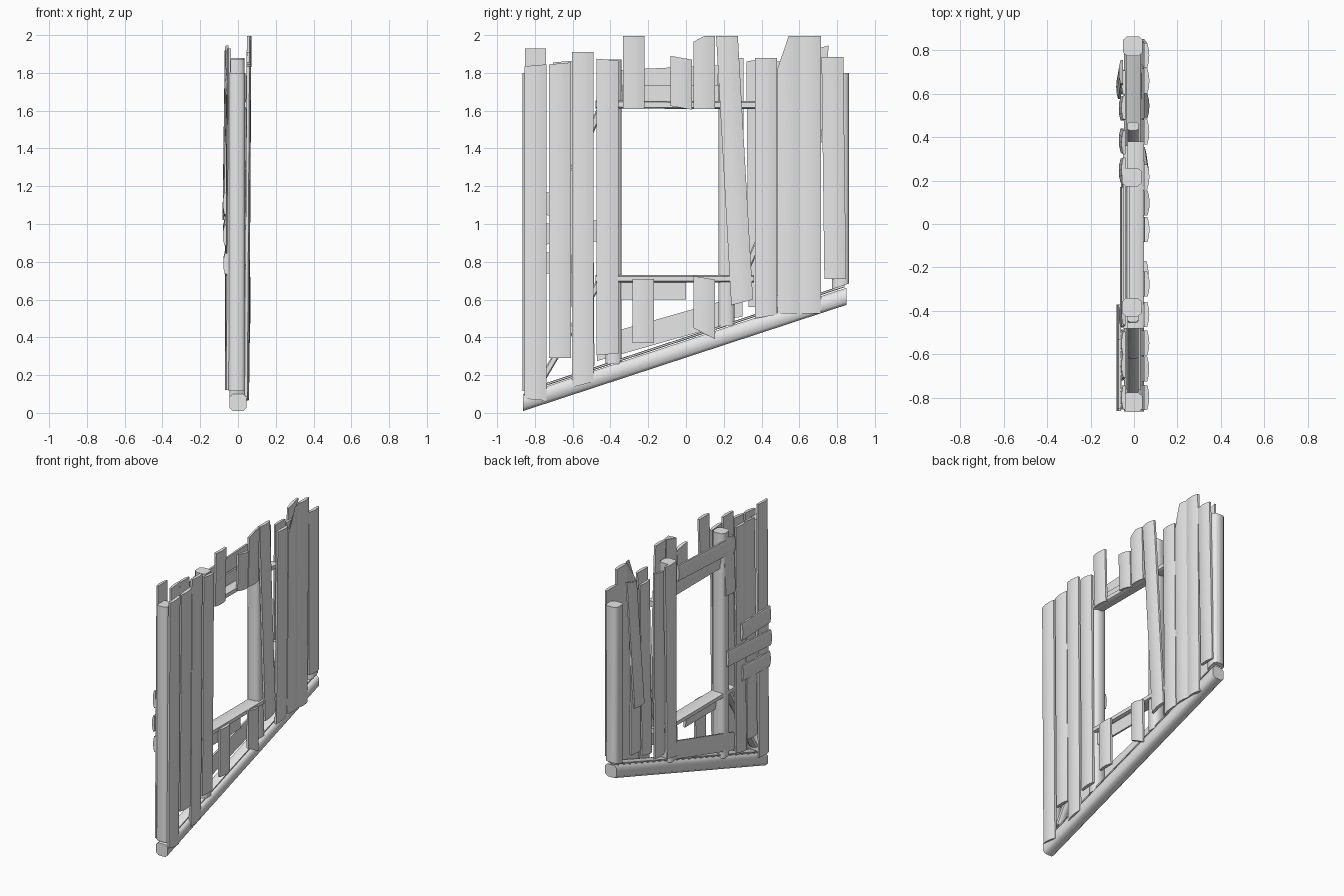
import bpy
import bmesh

cube = bpy.data.objects.get("Cube")
if cube:
    bpy.data.objects.remove(cube, do_unlink=True)

wood = bpy.data.materials.new("pale_grey_wood")
wood.use_nodes = True
GREY = (0.8, 0.8, 0.8, 1)
wood.diffuse_color = GREY
wood.node_tree.nodes["Principled BSDF"].inputs["Base Color"].default_value = GREY

# Cross-sections: u runs over the width, v over the depth
PLANK = [(-.5, 0), (-.5, .6), (-.25, .9), (0, 1), (.25, .9), (.5, .6), (.5, 0)]
BEAM = [(-.5, .2), (-.5, .8), (-.32, 1), (.32, 1), (.5, .8), (.5, .2), (.32, 0), (-.32, 0)]


def member(name, a, b, width, xa, xb, depth, section=PLANK, across="y", cut=(0, 0), chip=0):
    """Sweep a section from a to b (y, z); xa and xb are the inner x at each end.
    cut skews the two ends, chip lowers the -y corner of the far end."""
    bm = bmesh.new()
    rings = []
    for (y, z), x, skew, drop in ((a, xa, cut[0], 0), (b, xb, cut[1], chip)):
        ring = []
        for u, v in section:
            along = skew * u - drop * max(0, -u) * 2
            if across == "y":
                co = (x + v * depth, y + u * width, z + along)
            else:
                co = (x + v * depth, y + along, z + u * width)
            ring.append(bm.verts.new(co))
        rings.append(ring)
    n = len(section)
    for i in range(n):
        j = (i + 1) % n
        bm.faces.new((rings[0][i], rings[0][j], rings[1][j], rings[1][i]))
    for ring in rings:
        bm.faces.new(ring)
    bmesh.ops.recalc_face_normals(bm, faces=bm.faces)
    mesh = bpy.data.meshes.new(name)
    bm.to_mesh(mesh)
    bm.free()
    mesh.materials.append(wood)
    obj = bpy.data.objects.new(name, mesh)
    bpy.context.collection.objects.link(obj)
    bpy.ops.object.select_all(action="DESELECT")
    obj.select_set(True)
    bpy.context.view_layer.objects.active = obj
    bpy.ops.object.shade_smooth_by_angle(angle=0.9)


def beam(name, a, b, width, x0, x1, across="y", cut=(0, 0)):
    member(name, a, b, width, x0, x0, x1 - x0, BEAM, across, cut)


# Frame: sloping base beam, posts, window rails
beam("base_beam", (-.862, .055), (.85, .617), .09, -.045, .045, "z")
beam("base_strip", (-.76, .145), (.84, .672), .014, -.035, .03, "z")
beam("front_post", (-.82, .115), (-.82, 1.8), .09, -.05, .038)
beam("back_post", (.818, .67), (.818, 1.8), .09, -.05, .04, cut=(.03, 0))
beam("window_front_post", (-.383, .26), (-.383, 1.87), .085, -.055, .035)
beam("window_back_post", (.215, .46), (.215, 1.88), .085, -.055, .035)
beam("window_top_rail", (-.48, 1.632), (.38, 1.63), .042, -.03, .045, "z")
beam("window_sill", (-.48, .71), (.36, .71), .04, -.05, .045, "z")

# Upright planks on the +x side: bottom y, z, top y, z, bottom skew, top skew, chip
left_planks = [
    (-.797, .07, -.797, 1.84, -.01, .01, 0),
    (-.667, .29, -.667, 1.85, 0, .01, 0),
    (-.547, .15, -.547, 1.91, .03, 0, 0),
    (-.415, .31, -.415, 1.87, .01, -.01, 0),
    (.297, .585, .217, 1.995, .03, 0, 0),
    (.423, .51, .423, 1.88, .02, 0, 0),
    (.543, .525, .543, 1.995, 0, 0, .17),
    (.658, .525, .658, 1.995, 0, 0, 0),
    (.79, .71, .775, 1.885, 0, 0, 0),
]
for i, (y0, z0, y1, z1, s0, s1, chip) in enumerate(left_planks):
    member(f"left_plank_{i + 1}", (y0, z0), (y1, z1), .115,
           .035, .035 + .006 * z1, .024, cut=(s0, s1), chip=chip)

# Short planks above and below the window
short_planks = [
    (-.277, 1.61, 1.995, 0, 0, 0), (-.025, 1.615, 1.88, -.02, -.02, 0),
    (.097, 1.61, 1.995, 0, 0, .03),
    (-.227, .37, .71, 0, 0, 0), (.097, .42, .715, -.06, -.02, 0),
]
for i, (y, z0, z1, s0, s1, chip) in enumerate(short_planks):
    member(f"short_plank_{i + 1}", (y, z0), (y, z1), .115,
           .04, .04 + .004 * z1, .024, cut=(s0, s1), chip=chip)

# Upright planks on the -x side
right_planks = [
    (-.797, .12, -.797, 1.93, 0, 0), (-.665, .3, -.65, 1.86, 0, .01),
    (-.54, .24, -.55, 1.86, .02, 0), (-.42, 1.42, -.41, 1.83, 0, .02),
    (.245, .5, .25, 1.88, .02, 0), (.385, .56, .375, 1.87, 0, .02),
    (.53, .63, .535, 1.86, .02, 0), (.63, 1.02, .7, 1.93, 0, .03),
    (.655, .69, .65, 1.83, 0, 0),
]
for i, (y0, z0, y1, z1, s0, s1) in enumerate(right_planks):
    outer = -.012 if i == 7 else 0
    member(f"right_plank_{i + 1}", (y0, z0), (y1, z1), .11,
           -.05 + outer, -.038 + outer, -.02, cut=(s0, s1))

# Boards across the -x side and around the window
boards = [
    ("header_board", (-.47, 1.755), (.17, 1.785), .11, -.045),
    ("header_backing", (-.34, 1.69), (.18, 1.69), .09, -.02),
    ("apron_board", (-.35, .655), (0, .655), .11, .02),
    ("sloping_board", (-.47, .34), (.2, .53), .13, -.04),
    ("patch_board_upper", (-.85, 1.11), (-.53, 1.10), .12, -.06),
    ("patch_board_middle", (-.86, .94), (-.37, .97), .11, -.06),
    ("patch_board_lower", (-.85, .79), (-.54, .80), .11, -.058),
]
for name, a, b, width, x in boards:
    member(name, a, b, width, x, x, -.02, across="z")

# Thin corner braces
for name, a, b in (("low_brace", (-.76, .18), (-.46, .69)), ("high_brace", (-.6, 1.28), (-.43, 1.66)),
                   ("back_brace", (.3, .72), (.45, 1.05))):
    beam(name, a, b, .04, -.03, .02)
